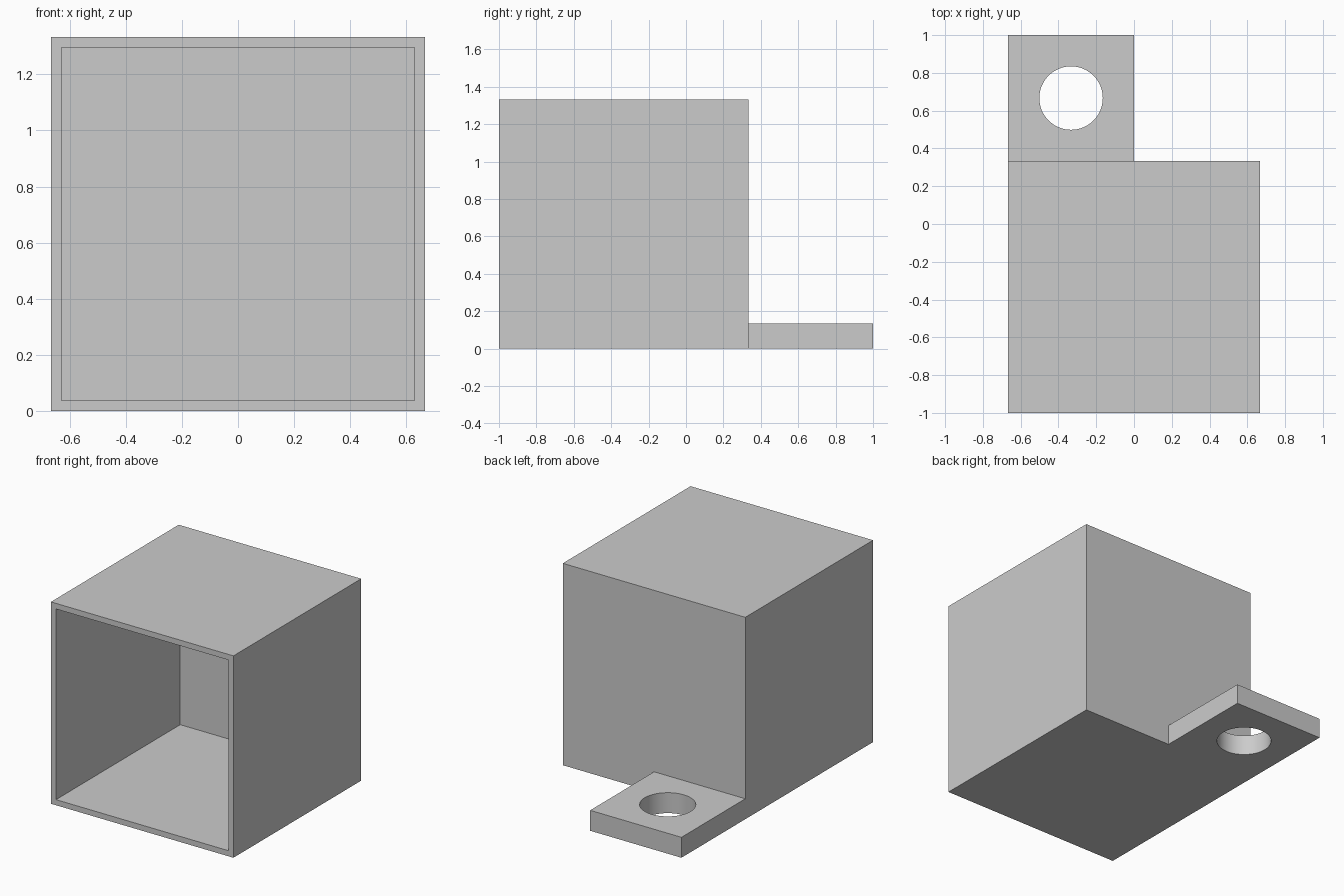
import bpy
import math

default = bpy.data.objects.get("Cube")
if default:
    bpy.data.objects.remove(default, do_unlink=True)

HALF = 2 / 3          # half width of the box
SIZE = 2 * HALF       # box edge length
WALL = 0.037          # wall thickness
LUG_HEIGHT = 0.135
HOLE_RADIUS = 0.168

grey = bpy.data.materials.new("light_grey")
grey.use_nodes = True
grey.diffuse_color = (0.6, 0.6, 0.6, 1)
grey.node_tree.nodes["Principled BSDF"].inputs["Base Color"].default_value = (0.6, 0.6, 0.6, 1)


def box(name, low, high):
    """Axis-aligned box between two corners."""
    centre = [(a + b) / 2 for a, b in zip(low, high)]
    bpy.ops.mesh.primitive_cube_add(size=1, location=centre)
    obj = bpy.context.object
    obj.name = name
    obj.scale = [b - a for a, b in zip(low, high)]
    bpy.ops.object.transform_apply(location=True, rotation=False, scale=True)
    obj.data.materials.append(grey)
    return obj


def combine(target, helper, operation):
    """Apply a boolean and discard the helper."""
    mod = target.modifiers.new(helper.name, 'BOOLEAN')
    mod.operation = operation
    mod.solver = 'EXACT'
    mod.object = helper
    bpy.context.view_layer.objects.active = target
    bpy.ops.object.modifier_apply(modifier=mod.name)
    bpy.data.objects.remove(helper, do_unlink=True)


# Box shell, open at the front
back = SIZE - 1
shell = box("open_box_with_lug", (-HALF, -1, 0), (HALF, back, SIZE))
cavity = box("cavity_cutter", (WALL - HALF, -1.2, WALL),
             (HALF - WALL, back - WALL, SIZE - WALL))
combine(shell, cavity, 'DIFFERENCE')

# Mounting lug at one back corner, rooted inside the back wall
lug = box("mounting_lug", (-HALF, back - WALL / 2, 0), (0, 1, LUG_HEIGHT))
combine(shell, lug, 'UNION')

# Round hole through the lug
bpy.ops.mesh.primitive_cylinder_add(vertices=64, radius=HOLE_RADIUS, depth=1,
                                    location=(-HALF / 2, HALF, 0))
hole = bpy.context.object
hole.name = "hole_cutter"
hole.data.materials.append(grey)
combine(shell, hole, 'DIFFERENCE')

# Smooth hole wall, crisp edges elsewhere
bpy.ops.object.select_all(action='DESELECT')
shell.select_set(True)
bpy.context.view_layer.objects.active = shell
bpy.ops.object.shade_smooth_by_angle(angle=math.radians(30))
